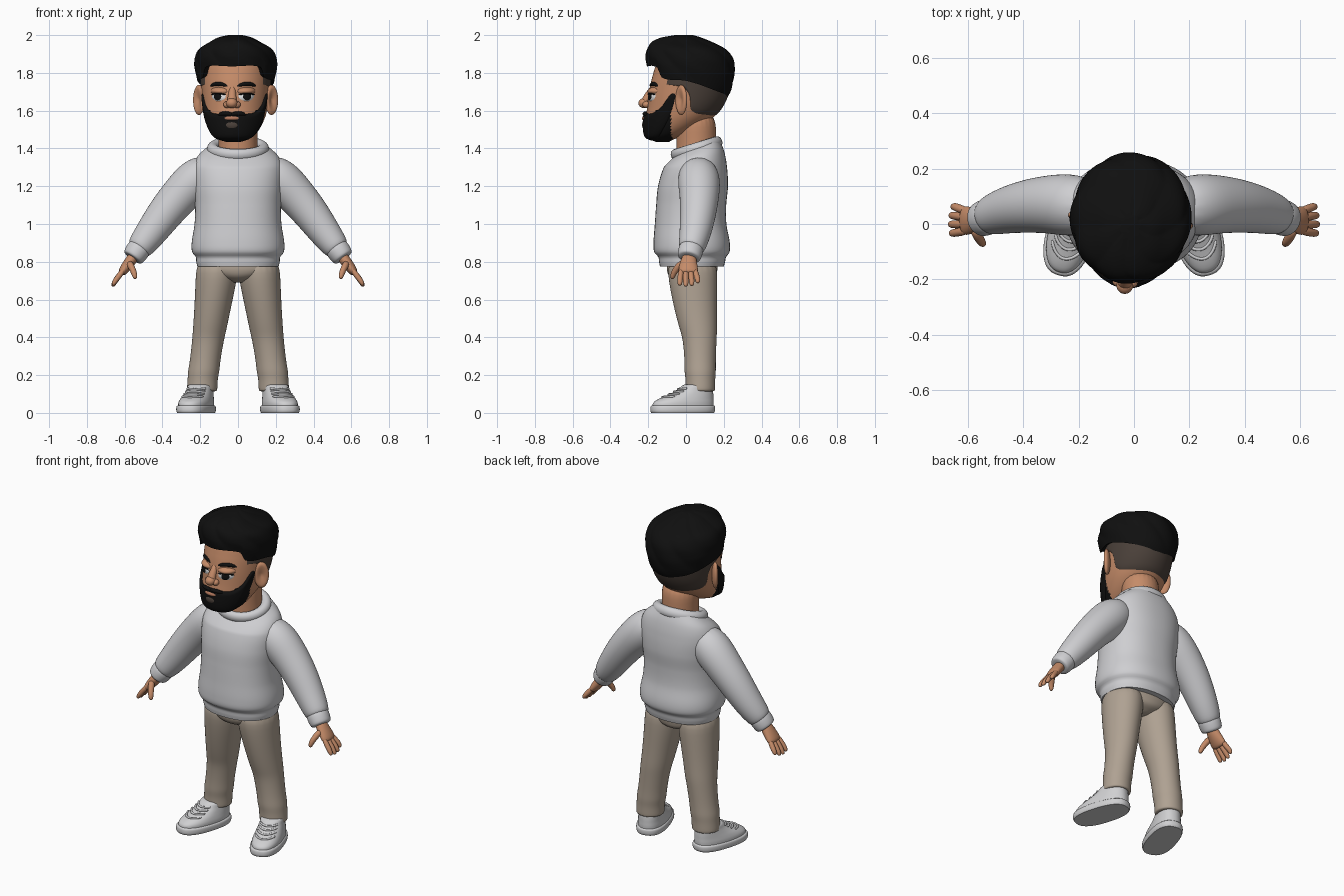
import bpy, bmesh
from math import sin, cos, pi, radians, copysign
from mathutils import Matrix, Vector

cube = bpy.data.objects.get("Cube")
if cube:
    bpy.data.objects.remove(cube)


def material(name, r, g, b):
    m = bpy.data.materials.new(name)
    m.use_nodes = True
    m.diffuse_color = (r, g, b, 1)
    node = next(n for n in m.node_tree.nodes if n.type == 'BSDF_PRINCIPLED')
    node.inputs["Base Color"].default_value = (r, g, b, 1)
    node.inputs["Roughness"].default_value = 0.7
    return m


SKIN = material("skin", .56, .26, .14)
LIP = material("lip", .45, .19, .11)
HAIR = material("black_hair", .005, .005, .005)
FADE = material("short_hair", .07, .052, .042)
WHITE = material("eye_white", .8, .8, .8)
KNIT = material("light_grey_knit", .62, .62, .64)
CLOTH = material("beige_cloth", .43, .36, .29)
SHOE = material("white_leather", .63, .63, .64)

# The head is turned slightly to its right
HEAD = (Matrix.Translation((-.012, .02, 0)) @ Matrix.Rotation(radians(-5), 4, 'Z')
        @ Matrix.Translation((0, -.02, 0)))
X, Y, Z = Vector((1, 0, 0)), Vector((0, 1, 0)), Vector((0, 0, 1))


def finish(name, bm, mats, frame=None, subsurf=0, rule=None):
    if rule:
        for f in bm.faces:
            f.material_index = rule(f.calc_center_median())
    if frame:
        bm.transform(frame)
    for f in bm.faces:
        f.smooth = True
    mesh = bpy.data.meshes.new(name)
    bm.to_mesh(mesh)
    bm.free()
    for m in mats:
        mesh.materials.append(m)
    obj = bpy.data.objects.new(name, mesh)
    bpy.context.scene.collection.objects.link(obj)
    if subsurf:
        mod = obj.modifiers.new("smooth", 'SUBSURF')
        mod.levels = mod.render_levels = subsurf
    else:
        mesh.set_sharp_from_angle(angle=radians(55))
    return obj


def grid(name, rows, mats, closed=True, bottom=False, top=False, fix=False, **kw):
    """Skin a list of point rows with quads."""
    bm = bmesh.new()
    vs = [[bm.verts.new(p) for p in row] for row in rows]
    n = len(rows[0])
    for lo, hi in zip(vs, vs[1:]):
        for i in range(n if closed else n - 1):
            j = (i + 1) % n
            bm.faces.new((lo[i], lo[j], hi[j], hi[i]))
    if bottom:
        bm.faces.new(vs[0][::-1])
    if top:
        bm.faces.new(vs[-1])
    if fix:
        bmesh.ops.recalc_face_normals(bm, faces=bm.faces)
    return finish(name, bm, mats, **kw)


def sample(rows, z):
    """Smooth interpolation of profile rows keyed by their first value."""
    z = min(max(z, rows[0][0]), rows[-1][0])
    i = next(k for k in range(len(rows) - 1) if z <= rows[k + 1][0])
    a, b = rows[i], rows[i + 1]
    p, q = rows[max(i - 1, 0)], rows[min(i + 2, len(rows) - 1)]
    h = b[0] - a[0]
    t = (z - a[0]) / h
    out = []
    for k in range(1, len(a)):
        ma = (b[k] - p[k]) / (b[0] - p[0]) * h
        mb = (q[k] - a[k]) / (q[0] - a[0]) * h
        out.append((2*t**3 - 3*t*t + 1) * a[k] + (t**3 - 2*t*t + t) * ma
                   + (3*t*t - 2*t**3) * b[k] + (t**3 - t*t) * mb)
    return out


def surface(rows, power=2):
    """Rows are height, front, back, half width; angle 0 is the front."""
    def point(deg, z, lift=0):
        f, b, w = sample(rows, z)
        s, c = sin(radians(deg)), cos(radians(deg))
        s, c = (copysign(abs(v) ** (2 / power), v) for v in (s, c))
        return Vector(((w + lift) * s, (f + b) / 2 - ((b - f) / 2 + lift) * c, z))
    return point


def body(name, rows, mats, power=2, nz=40, n=64, bend=None, **kw):
    point = surface(rows, power)
    z0, z1 = rows[0][0], rows[-1][0]
    pts = [[point(360 * i / n, z0 + (z1 - z0) * k / nz) for i in range(n)]
           for k in range(nz + 1)]
    if bend:
        pts = [[bend(p) for p in row] for row in pts]
    grid(name, pts, mats, bottom=True, top=True, **kw)
    return point


def patch(name, point, mat, a0, a1, low, high, lift, na=80, nz=24):
    """Raised area on a surface, with edges sinking into it."""
    rows = []
    for k in range(nz + 1):
        v, row = k / nz, []
        for i in range(na + 1):
            u = i / na
            a = a0 + (a1 - a0) * u
            d = abs((a + 180) % 360 - 180)
            edge = min(1, 9 * min(u, 1 - u, v, 1 - v)) ** .5
            row.append(point(a, low(d) + (high(d) - low(d)) * v, lift * edge - .003 * (1 - edge)))
        rows.append(row)
    return grid(name, rows, [mat], closed=False, frame=HEAD)


def decal(name, mat, a, z, ra, rz, lift, bulge, bend=0, n=32):
    """Thin domed oval following the face."""
    rows = []
    for r in (1, .9, .75, .55, .35, .12):
        row = []
        for i in range(n):
            u, v = r * cos(2 * pi * i / n), r * sin(2 * pi * i / n)
            row.append(face(a + ra * u, z + rz * v - bend * u * u, lift + bulge * (1 - r * r)))
        rows.append(row)
    return grid(name, rows, [mat], top=True, frame=HEAD)


def tube(name, path, mat, ref=Y, flat=False, n=16, subsurf=2, side=1, **kw):
    """Path items are x, y, z and two radii."""
    pts = [Vector((p[0] * side, p[1], p[2])) for p in path]
    rows = []
    for k, (c, p) in enumerate(zip(pts, path)):
        t = Z if flat else (pts[min(k + 1, len(pts) - 1)] - pts[max(k - 1, 0)]).normalized()
        u = (ref - t * ref.dot(t)).normalized()
        v = t.cross(u)
        rows.append([c + u * p[3] * cos(2 * pi * i / n) + v * p[4] * sin(2 * pi * i / n)
                     for i in range(n)])
    return grid(name, rows, [mat], bottom=True, top=True, fix=True, subsurf=subsurf, **kw)


def ball(name, loc, size, mat, turn=0, shape=None):
    bm = bmesh.new()
    bmesh.ops.create_uvsphere(bm, u_segments=32, v_segments=20, radius=1)
    if shape:
        for v in bm.verts:
            shape(v.co)
    m = (Matrix.Translation(loc) @ Matrix.Rotation(radians(turn), 4, 'Z')
         @ Matrix.Diagonal((*size, 1)))
    return finish(name, bm, [mat], frame=HEAD @ m)


# Head, with the jaw underside in beard colour
face = body("head", [
    (1.435, -.16, -.09, .04), (1.45, -.195, -.06, .085), (1.48, -.212, .02, .12),
    (1.55, -.215, .13, .155), (1.62, -.205, .19, .172), (1.7, -.195, .225, .18),
    (1.78, -.178, .235, .182), (1.86, -.15, .225, .175), (1.92, -.1, .17, .13),
    (1.95, -.03, .08, .05)], [SKIN, HAIR], nz=80, n=96, frame=HEAD,
    rule=lambda c: int(c.z < 1.6 and c.y < -.068 and (c.z < 1.5 or abs(c.x) > .12)))
tube("neck", [(0, .055, 1.3, .11, .11), (0, .055, 1.4, .104, .106), (0, .055, 1.48, .104, .106),
              (0, .05, 1.6, .11, .105)], SKIN, ref=X, flat=True, n=24)

# Beard and shaved sides
beard_top = [(0, 1.592), (18, 1.59), (28, 1.585), (45, 1.595), (58, 1.63), (66, 1.68),
             (72, 1.695), (78, 1.68)]
patch("beard", face, HAIR, -77, 77, lambda d: 1.438, lambda d: sample(beard_top, d)[0], .014)
fade_low = [(50, 1.74), (85, 1.72), (96, 1.68), (106, 1.6), (140, 1.572), (180, 1.57)]
patch("shaved_sides", face, FADE, 54, 306, lambda d: sample(fade_low, d)[0],
      lambda d: 1.81, .005, na=120)

# Swept hair volume
hair = surface([
    (1.64, -.19, .2, .185), (1.7, -.2, .234, .196), (1.76, -.203, .247, .204),
    (1.82, -.206, .25, .21), (1.88, -.208, .24, .208), (1.93, -.2, .2, .185),
    (1.965, -.175, .13, .125), (1.988, -.12, .07, .08), (2.0, -.05, .03, .03)])
hairline = [(0, 1.835), (44, 1.83), (53, 1.775), (90, 1.757), (135, 1.705), (180, 1.67)]
hair_rows = []
for k in range(41):
    v, row = max(0, k - 1) / 39, []
    for i in range(144):
        a = 2.5 * i
        low = sample(hairline, abs((a + 180) % 360 - 180))[0]
        z = low + (2.0 - low) * sin(pi / 2 * v)
        strand = .009 * abs(sin(radians(4 * a) + 16 * z)) * min(1, 5 * v)
        row.append(face(a, low + .012, -.005) if k == 0 else hair(a, z, strand))
    hair_rows.append(row)
grid("hair", hair_rows, [HAIR], top=True, frame=HEAD)

# Nose and mouth
tube("nose_bridge", [(0, -.165, 1.735, .016, .014), (0, -.19, 1.7, .019, .018),
                     (0, -.212, 1.66, .025, .022), (0, -.22, 1.64, .028, .022)],
     SKIN, ref=X, frame=HEAD)
ball("nose_tip", (0, -.222, 1.64), (.03, .031, .027), SKIN)
decal("lips", LIP, 0, 1.56, 16, .013, .011, .009)
decal("chin_patch", FADE, 0, 1.523, 12, .017, .0135, .004)

# Paired features of head, arms, legs and feet
for side, label in ((1, "left_"), (-1, "right_")):
    def hollow(co, s=side):
        r = (co.y ** 2 + co.z ** 2) ** .5
        if co.x * s > 0 and r < .8:
            co.x -= s * 1.1 * (1 - r / .8)
    ball(label + "ear", (side * .193, -.008, 1.657), (.02, .042, .08), SKIN, -45 * side, hollow)
    ball(label + "nostril", (side * .027, -.208, 1.632), (.019, .021, .018), SKIN)
    decal(label + "moustache", HAIR, 11 * side, 1.585, 14, .012, .011, .01, .006)
    decal(label + "eye", WHITE, 25 * side, 1.678, 14, .027, 0, .01)
    decal(label + "pupil", HAIR, 25 * side, 1.675, 7, .02, .0085, .004)
    decal(label + "eyelid", SKIN, 25 * side, 1.704, 16, .02, 0, .02)
    decal(label + "lash_line", HAIR, 25 * side, 1.691, 15, .006, .003, .013, .008)
    decal(label + "eyebrow", HAIR, 25 * side, 1.742, 17, .011, .002, .009, .012)

    tube(label + "sleeve", [
        (.13, .06, 1.31, .085, .08), (.215, .068, 1.245, .118, .118), (.3, .072, 1.16, .108, .107),
        (.385, .065, 1.06, .098, .098), (.46, .05, .955, .086, .086), (.515, .032, .882, .074, .074),
        (.535, .022, .856, .06, .06)], KNIT, side=side)
    tube(label + "cuff", [
        (.515, .03, .882, .058, .056), (.522, .028, .872, .068, .066), (.545, .02, .84, .066, .063),
        (.557, .016, .822, .062, .058), (.56, .015, .818, .046, .044)], KNIT, side=side)
    tube(label + "palm", [
        (.54, .018, .845, .034, .03), (.572, .014, .8, .044, .031), (.602, .012, .76, .054, .027),
        (.62, .012, .735, .052, .021)], SKIN, side=side)
    for i, finger in enumerate(("index", "middle", "ring", "little")):
        y = -.03 + .029 * i
        drop = (.006, 0, .004, .018)[i]
        tube(label + finger + "_finger", [
            (.6, .8 * y, .765, .015, .015), (.634, y, .72, .016, .016),
            (.655 - drop / 2, y * 1.1, .69 + drop, .015, .014),
            (.666 - drop / 2, y * 1.1, .668 + drop, .011, .01)], SKIN, n=10, side=side)
    tube(label + "thumb", [
        (.578, -.015, .8, .02, .02), (.56, -.05, .765, .019, .018), (.548, -.068, .735, .016, .016),
        (.542, -.074, .708, .011, .011)], SKIN, n=10, side=side)

    tube(label + "trouser_leg", [
        (.11, .033, .82, .108, .13), (.113, .035, .72, .113, .134), (.135, .05, .55, .097, .114),
        (.15, .066, .44, .09, .1), (.158, .073, .39, .085, .09), (.175, .075, .27, .081, .083),
        (.182, .075, .22, .085, .085), (.187, .076, .18, .08, .079), (.19, .076, .13, .082, .08),
        (.19, .076, .115, .08, .078), (.19, .076, .113, .06, .06)],
        CLOTH, ref=X, flat=True, n=20, side=side)

    foot = (Matrix.Translation((.222 * side, -.017, 0)) @ Matrix.Rotation(radians(17 * side), 4, 'Z')
            @ Matrix.Translation((0, .017, 0)))
    body(label + "sole", [(0, -.187, .152, .084), (.01, -.192, .157, .088), (.034, -.19, .157, .087),
                          (.04, -.184, .151, .08)], [SHOE], power=2.5, nz=8, frame=foot)
    shoe = body(label + "shoe", [
        (.03, -.182, .15, .081), (.055, -.176, .151, .081), (.075, -.145, .15, .077),
        (.095, -.095, .149, .072), (.12, -.045, .146, .067), (.145, -.015, .142, .064),
        (.15, -.005, .135, .056)], [SHOE], power=2.3, nz=20, frame=foot)
    for i in range(4):
        z = .082 + .014 * i
        lace = [(*shoe(a, z + .00012 * abs(a), .003), .007, .007) for a in range(-48, 49, 12)]
        tube(label + "lace", lace, SHOE, ref=Z, n=6, subsurf=1, frame=foot)

# Sweater body, neckline sloping down to the front
def slope(p):
    p.z += max(0, p.z - 1.3) * 2.5 * (p.y - .06)
    return p


body("sweater", [
    (.775, -.138, .2, .215), (.8, -.143, .207, .221), (.825, -.146, .212, .223),
    (.85, -.168, .23, .242), (.9, -.172, .232, .245), (1.0, -.165, .214, .23),
    (1.1, -.158, .213, .227), (1.2, -.148, .222, .235), (1.3, -.118, .217, .237),
    (1.36, -.082, .203, .212), (1.41, -.035, .18, .15)], [KNIT], power=2.25, nz=64, bend=slope)
bpy.ops.mesh.primitive_torus_add(major_radius=.122, minor_radius=.027, major_segments=64,
                                 minor_segments=16, location=(0, .056, 1.4),
                                 rotation=(radians(17), 0, 0))
collar = bpy.context.object
collar.name = "collar"
collar.scale = (1.1, .95, 1.15)
collar.data.materials.append(KNIT)
bpy.ops.object.shade_smooth()

# Trouser seat
body("trouser_seat", [(.69, -.03, .1, .04), (.715, -.08, .15, .13), (.75, -.1, .165, .205),
                      (.8, -.1, .168, .214), (.84, -.1, .168, .21)], [CLOTH], nz=20)
